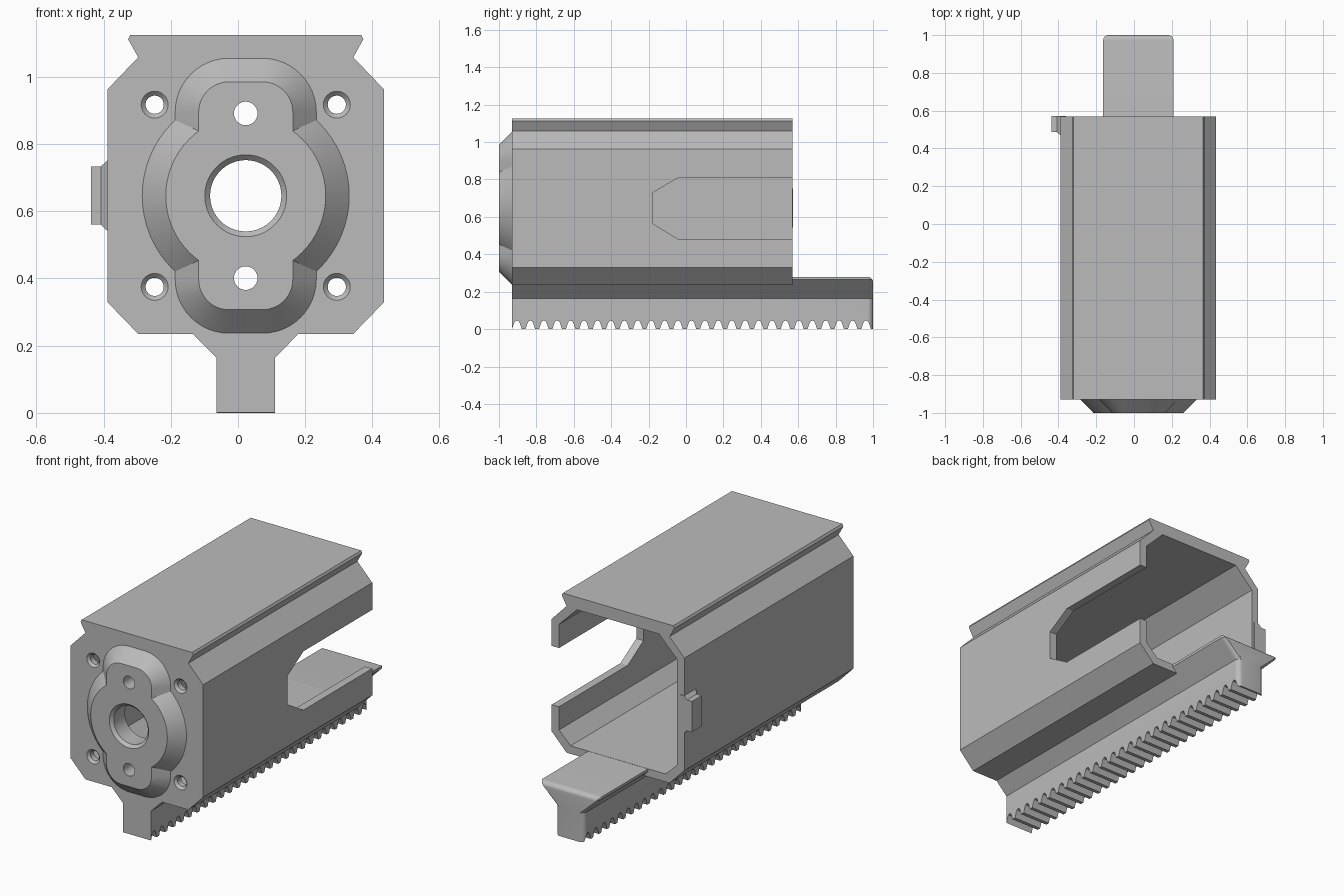
import bpy, bmesh
from math import sin, cos, pi, radians

cube = bpy.data.objects.get("Cube")
if cube:
    bpy.data.objects.remove(cube, do_unlink=True)

CX, CZ = 0.023, 0.646          # body axis
FRONT, BACK, NOSE = -0.93, 0.57, -1.0

grey = bpy.data.materials.new("plain grey")
grey.use_nodes = True
colour = (0.5, 0.5, 0.5, 1)
grey.diffuse_color = colour
grey.node_tree.nodes["Principled BSDF"].inputs["Base Color"].default_value = colour


def add_loft(bm, rings):
    """Closed solid through rings of equal point count."""
    loops = [[bm.verts.new(p) for p in ring] for ring in rings]
    n = len(loops[0])
    for a, b in zip(loops, loops[1:]):
        for i in range(n):
            j = (i + 1) % n
            bm.faces.new((a[i], a[j], b[j], b[i]))
    bm.faces.new(loops[0][::-1])
    bm.faces.new(loops[-1])


def solid(name, *lofts):
    bm = bmesh.new()
    for rings in lofts:
        add_loft(bm, rings)
    bmesh.ops.recalc_face_normals(bm, faces=bm.faces[:])
    mesh = bpy.data.meshes.new(name)
    bm.to_mesh(mesh)
    bm.free()
    mesh.materials.append(grey)
    ob = bpy.data.objects.new(name, mesh)
    bpy.context.collection.objects.link(ob)
    return ob


def combine(target, tool, operation):
    mod = target.modifiers.new("cut", 'BOOLEAN')
    mod.operation, mod.object, mod.solver = operation, tool, 'EXACT'
    bpy.ops.object.select_all(action='DESELECT')
    bpy.context.view_layer.objects.active = target
    target.select_set(True)
    bpy.ops.object.modifier_apply(modifier=mod.name)
    bpy.data.objects.remove(tool, do_unlink=True)


def ring(half, y):
    """Mirror a right-hand half profile, bottom to top, about the body axis."""
    return ([(CX + x, y, z) for x, z in half]
            + [(CX - x, y, z) for x, z in reversed(half)])


def circle(x, z, r, y, n=64):
    return [(x + r * cos(2 * pi * i / n), y, z + r * sin(2 * pi * i / n))
            for i in range(n)]


def round_rect(w, h, r, y, n=12):
    pts = []
    for q, (sx, sz) in enumerate([(1, 1), (-1, 1), (-1, -1), (1, -1)]):
        for i in range(n + 1):
            a = (q + i / n) * pi / 2
            pts.append((CX + sx * (w - r) + r * cos(a), y,
                        CZ + sz * (h - r) + r * sin(a)))
    return pts


# Housing with dovetail top
outer = [(0.32, 0.235), (0.412, 0.33), (0.412, 0.962), (0.32, 1.058),
         (0.35, 1.112), (0.343, 1.125)]
housing = solid("housing", [ring(outer, FRONT), ring(outer, BACK)])

# Tapered front boss: round hub joined with a tall rounded pad
T = 0.07
EMBED = 0.02
hub = solid("hub", [circle(CX, CZ, 0.238, NOSE), circle(CX, CZ, 0.308, FRONT),
                    circle(CX, CZ, 0.308, FRONT + EMBED)])
pad = solid("pad", [round_rect(0.14, 0.339, 0.09, NOSE),
                    round_rect(0.14 + T, 0.339 + T, 0.09 + T, FRONT),
                    round_rect(0.14 + T, 0.339 + T, 0.09 + T, FRONT + EMBED)])
combine(hub, pad, 'UNION')
combine(housing, hub, 'UNION')

# Hollow interior, open at the back
inner = [(0.295, 0.28), (0.367, 0.35), (0.367, 0.943), (0.255, 1.055)]
combine(housing, solid("cavity", [ring(inner, FRONT + 0.045),
                                  ring(inner, BACK + 0.1)]), 'DIFFERENCE')

# Side slot on the left wall
slot = [(BACK + 0.1, 0.48), (-0.04, 0.48), (-0.18, 0.565),
        (-0.18, 0.728), (-0.04, 0.81), (BACK + 0.1, 0.81)]
combine(housing, solid("slot", [[(x, y, z) for y, z in slot]
                                for x in (0.3, 0.6)]), 'DIFFERENCE')


# Bores with optional countersink
def bore(x, z, r, y, sink=0.0):
    rings = [circle(x, z, r + sink + (0.02 if sink else 0), y - 0.02)]
    if sink:
        rings.append(circle(x, z, r, y + sink))
    rings.append(circle(x, z, r, -0.8))
    combine(housing, solid("bore", rings), 'DIFFERENCE')


bore(CX, CZ, 0.106, NOSE, 0.016)
for s in (-1, 1):
    bore(CX, CZ + s * 0.245, 0.035, NOSE)
    for t in (-1, 1):
        bore(CX + t * 0.271, CZ + s * 0.271, 0.027, FRONT, 0.013)


# Rail with flared top and rounded rear end
def rail_ring(y, d=0.0):
    top = 0.279 - d
    return ring([(0.0875 - d, 0), (0.0875 - d, 0.165),
                 (0.186 - d, min(0.264, top - 0.002)), (0.186 - d, top)], y)


R = 0.028
rings = [rail_ring(FRONT + 0.0005)]
for i in range(7):
    a = i / 6 * pi / 2
    rings.append(rail_ring(1 - R + R * sin(a), R * (1 - cos(a))))
rail = solid("toothed_rail", rings)

# Rack teeth along the underside
PITCH = 0.0718
gap = [(-0.029, -0.01), (-0.024, 0.005), (-0.015, 0.032), (-0.009, 0.042),
       (0, 0.046), (0.009, 0.042), (0.015, 0.032), (0.024, 0.005), (0.029, -0.01)]
gaps = [[[(x, -0.904 + k * PITCH + y, z) for y, z in gap] for x in (-0.3, 0.3)]
        for k in range(27)]
combine(rail, solid("tooth_gaps", *gaps), 'DIFFERENCE')


# Small catch on the right wall
def catch_ring(x, grow):
    y0, y1, z0, z1 = 0.487 - grow, BACK + 0.003, 0.56 - grow, 0.733 + grow
    return [(x, y0, z0), (x, y1, z0), (x, y1, z1), (x, y0, z1)]


catch = solid("side_catch", [catch_ring(-0.438, 0), catch_ring(-0.408, 0),
                             catch_ring(-0.389, 0.018), catch_ring(-0.36, 0.018)])

# Smooth curved faces, keep corners crisp
bpy.ops.object.select_all(action='DESELECT')
for ob in (housing, rail, catch):
    ob.select_set(True)
bpy.context.view_layer.objects.active = housing
bpy.ops.object.shade_smooth_by_angle(angle=radians(25))
